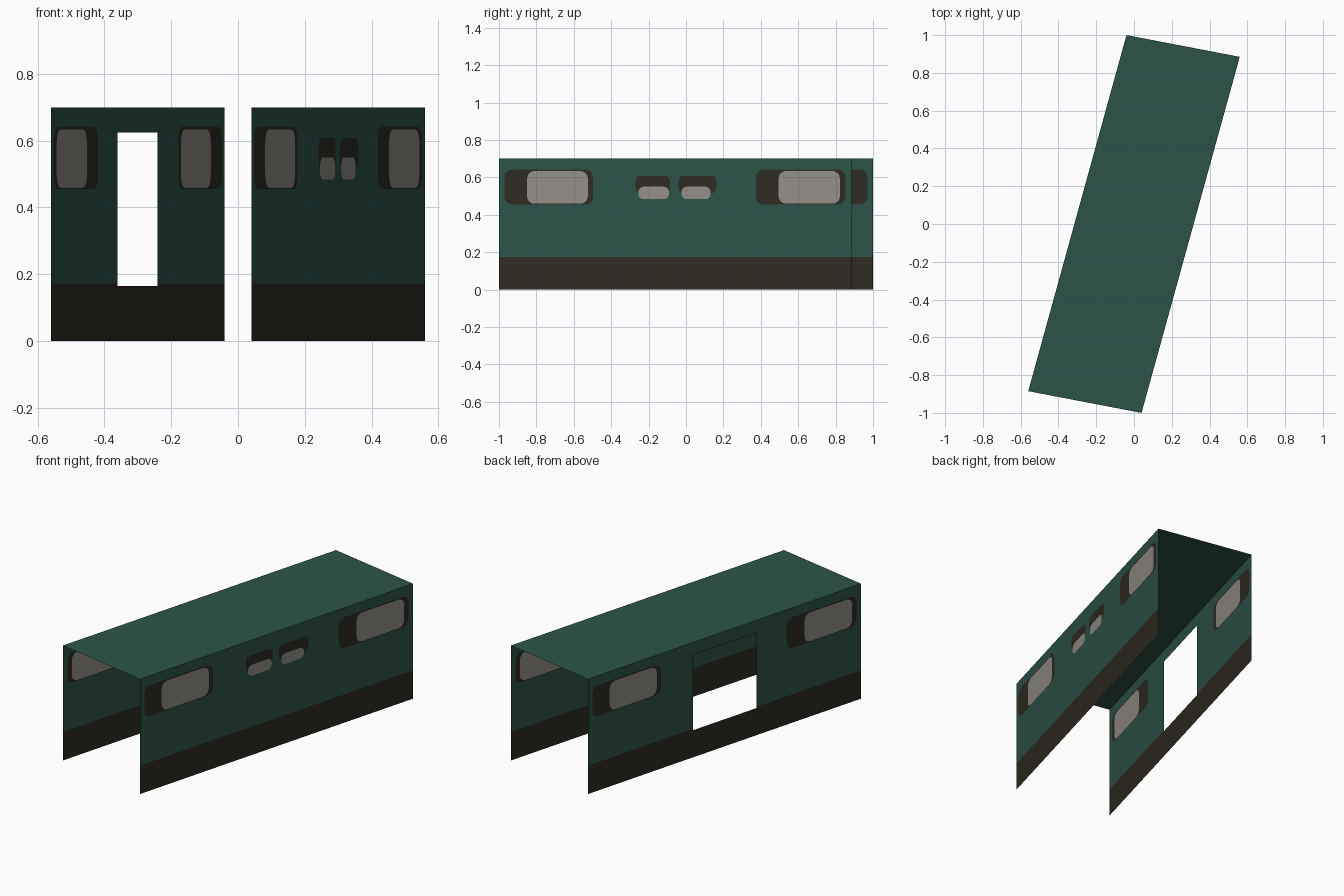
import bpy, bmesh, math
from mathutils import Vector
from mathutils.geometry import delaunay_2d_cdt

if "Cube" in bpy.data.objects:
    bpy.data.objects.remove(bpy.data.objects["Cube"])

SPAN, HEIGHT = 1.885, 0.70          # wall run along y, wall height


def lin(c):
    c /= 255
    return c / 12.92 if c <= 0.04045 else ((c + 0.055) / 1.055) ** 2.4


def material(name, rgb):
    m = bpy.data.materials.new(name)
    m.diffuse_color = [lin(c) for c in rgb] + [1]
    m.use_nodes = True
    m.node_tree.nodes["Principled BSDF"].inputs["Base Color"].default_value = m.diffuse_color
    return m


MATS = [material("dark green", (44, 84, 72)),
        material("brown black", (46, 43, 34)),
        material("window grey", (147, 142, 136))]
GREEN, BLACK, GREY, HOLE, LINTEL = range(5)


def rect(x0, x1, z0, z1):
    return [(x0, z0), (x1, z0), (x1, z1), (x0, z1)]


def rounded(x0, x1, z0, z1, r):
    """Rounded rectangle, counter-clockwise."""
    pts = []
    for cx, cz, a0 in ((x1 - r, z0 + r, -90), (x1 - r, z1 - r, 0),
                       (x0 + r, z1 - r, 90), (x0 + r, z0 + r, 180)):
        for k in range(5):
            a = math.radians(a0 + k * 22.5)
            pts.append((cx + r * math.cos(a), cz + r * math.sin(a)))
    return pts


def finish(name, bm):
    me = bpy.data.meshes.new(name)
    bm.to_mesh(me)
    bm.free()
    for m in MATS:
        me.materials.append(m)
    ob = bpy.data.objects.new(name, me)
    bpy.context.collection.objects.link(ob)


def wall(name, start, end, shapes):
    """Single-sheet wall with coloured outlines cut in; later shapes win."""
    verts, faces = [], []
    for _, pts in shapes:
        faces.append(list(range(len(verts), len(verts) + len(pts))))
        verts += [Vector(p) for p in pts]
    out_v, _, out_f, _, _, origin = delaunay_2d_cdt(verts, [], faces, 1, 1e-5)
    a, b = Vector(start), Vector(end)
    bm = bmesh.new()
    bv = []
    for v in out_v:
        p = a.lerp(b, v.x / SPAN)
        bv.append(bm.verts.new((p.x, p.y, v.y)))
    for f, ids in zip(out_f, origin):
        if not ids:
            continue
        kind = shapes[max(ids)][0]
        if kind == HOLE:
            continue
        face = bm.faces.new([bv[i] for i in f])
        if kind == LINTEL:          # panel over the door faces inward
            face.normal_flip()
            kind = GREEN
        face.material_index = kind
    bmesh.ops.delete(bm, geom=[v for v in bm.verts if not v.link_faces],
                     context='VERTS')
    finish(name, bm)


# Green wall, dark skirting band and the two large end windows
base = [(GREEN, rect(0, SPAN, 0, HEIGHT)),
        (BLACK, rect(0, SPAN, 0, 0.173)),
        (BLACK, rounded(0.03, 0.503, 0.455, 0.642, 0.04)),
        (GREY, rounded(0.15, 0.475, 0.459, 0.634, 0.04)),
        (BLACK, rounded(1.373, 1.853, 0.455, 0.642, 0.04)),
        (GREY, rounded(1.495, 1.823, 0.459, 0.634, 0.04))]

# Small centre windows, right side only
small = []
for d0, d1, g0, g1 in ((0.73, 0.915, 0.745, 0.91), (0.96, 1.163, 0.975, 1.132)):
    small += [(BLACK, rounded(d0, d1, 0.515, 0.608, 0.028)),
              (GREY, rounded(g0, g1, 0.483, 0.55, 0.03))]

# Doorway with a tapered panel above it, left side only
door = [(HOLE, rect(0.726, 1.163, 0.165, 0.625)),
        (LINTEL, [(0.726, 0.625), (1.163, 0.625), (1.25, HEIGHT), (0.636, HEIGHT)])]

A, B, C, D = (-0.56, -0.885), (0.04, -1), (0.56, 0.885), (-0.04, 1)
wall("right_wall", B, C, base + small)
wall("left_wall", D, A, base + door)

# Flat roof
bm = bmesh.new()
bm.faces.new([bm.verts.new((x, y, HEIGHT)) for x, y in (A, B, C, D)])
finish("roof", bm)
